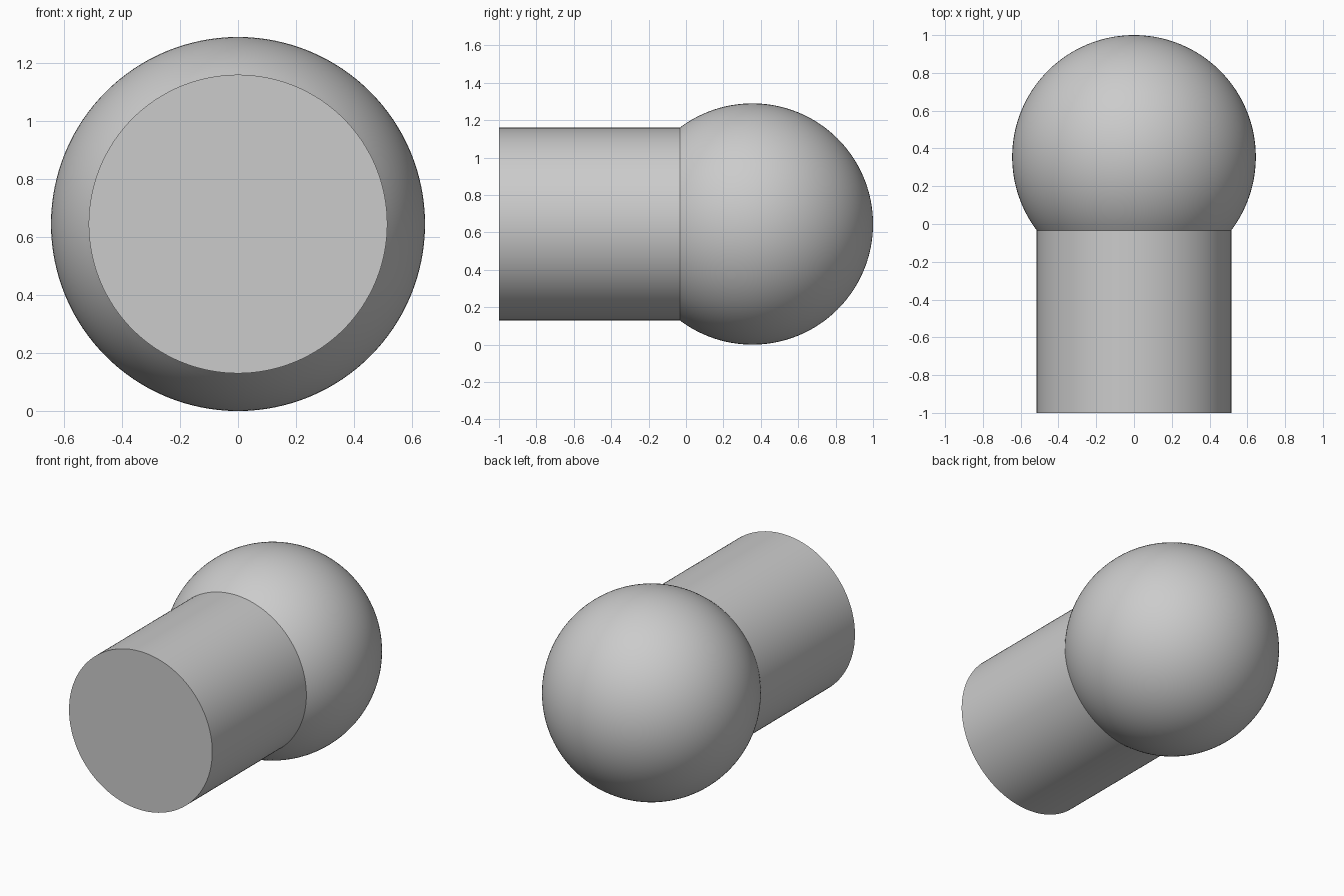
import bpy
import bmesh
from math import acos, asin, cos, pi, radians, sin, sqrt
from mathutils import Vector

BALL_R = 0.645
SHANK_R = 0.515
BALL_Y = 1 - BALL_R
SEGMENTS = 128
ARC_STEPS = 56

cube = bpy.data.objects.get("Cube")
if cube:
    bpy.data.objects.remove(cube, do_unlink=True)

grey = bpy.data.materials.new("plain_grey")
grey.use_nodes = True
colour = (0.6, 0.6, 0.6, 1)
grey.diffuse_color = colour
grey.node_tree.nodes["Principled BSDF"].inputs["Base Color"].default_value = colour

# Half outline: flat front end, straight shank, then the arc of the ball
outline = [(0, -1), (SHANK_R, -1)]
neck_angle = pi - asin(SHANK_R / BALL_R)
for i in range(ARC_STEPS + 1):
    a = neck_angle * (1 - i / ARC_STEPS)
    outline.append((BALL_R * sin(a), BALL_Y + BALL_R * cos(a)))

# Revolve the outline around the long axis
bm = bmesh.new()
verts = [bm.verts.new((r, y, 0)) for r, y in outline]
edges = [bm.edges.new(pair) for pair in zip(verts, verts[1:])]
bmesh.ops.spin(bm, geom=verts + edges, cent=(0, 0, 0), axis=(0, 1, 0),
               angle=2 * pi, steps=SEGMENTS, use_duplicate=False)
bmesh.ops.remove_doubles(bm, verts=bm.verts, dist=0.0001)
bmesh.ops.recalc_face_normals(bm, faces=bm.faces)
bmesh.ops.translate(bm, verts=bm.verts, vec=Vector((0, 0, BALL_R)))

mesh = bpy.data.meshes.new("ball_and_shank")
bm.to_mesh(mesh)
bm.free()
mesh.materials.append(grey)
body = bpy.data.objects.new("ball_and_shank", mesh)
bpy.context.collection.objects.link(body)

# Smooth curves, crisp neck and front rim
bpy.ops.object.select_all(action="DESELECT")
body.select_set(True)
bpy.context.view_layer.objects.active = body
bpy.ops.object.shade_smooth_by_angle(angle=radians(25))
